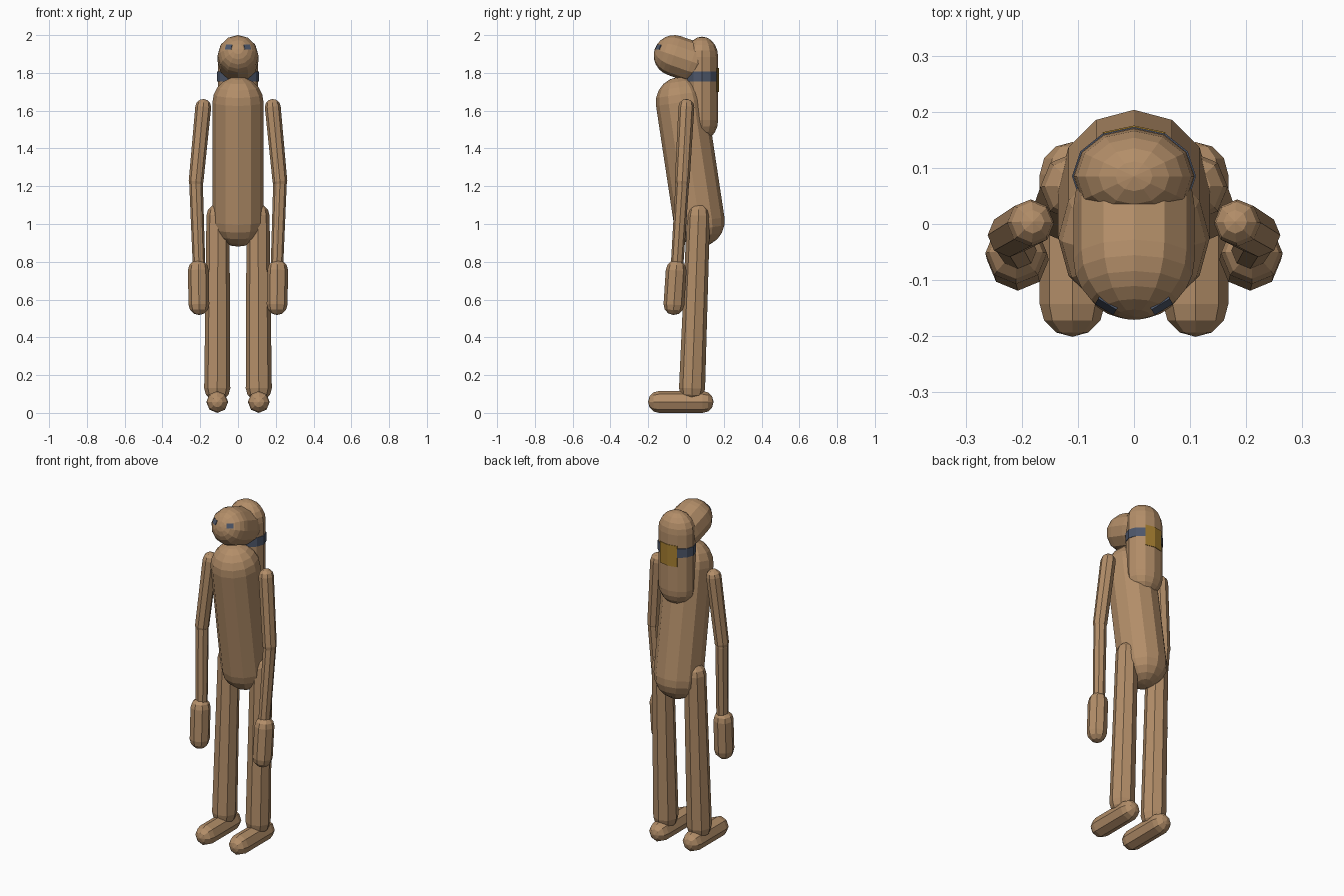
import bpy, bmesh, math
from mathutils import Vector, Matrix

if "Cube" in bpy.data.objects:
    bpy.data.objects.remove(bpy.data.objects["Cube"])


def material(name, rgb):
    m = bpy.data.materials.new(name)
    m.diffuse_color = (*rgb, 1)
    m.use_nodes = True
    m.node_tree.nodes["Principled BSDF"].inputs["Base Color"].default_value = m.diffuse_color
    return m


FUR = material("brown_fur", (0.45, 0.27, 0.14))
SLATE = material("slate_blue", (0.075, 0.095, 0.145))
GOLD = material("gold", (0.38, 0.21, 0.03))


def finish(name, bm, mat):
    bmesh.ops.recalc_face_normals(bm, faces=bm.faces[:])
    mesh = bpy.data.meshes.new(name)
    bm.to_mesh(mesh)
    bm.free()
    mesh.materials.append(mat)
    ob = bpy.data.objects.new(name, mesh)
    bpy.context.collection.objects.link(ob)
    return ob


def capsule(name, a, b, ra, rb, sides=8, rings=3, flat=1.0, mat=FUR):
    """Faceted capsule from centre a to centre b, optionally flattened across."""
    a, b = Vector(a), Vector(b)
    d = (b - a).normalized()
    u = Vector((1, 0, 0))
    u = (u - d * u.dot(d)).normalized()
    v = d.cross(u) * flat
    # profile: (centre, ring radius, offset along the axis)
    prof = []
    for i in range(1, rings + 1):
        t = math.pi / 2 * i / rings
        prof.append((a, ra * math.sin(t), -ra * math.cos(t)))
    for i in range(rings, 0, -1):
        t = math.pi / 2 * i / rings
        prof.append((b, rb * math.sin(t), rb * math.cos(t)))
    bm = bmesh.new()
    loops = []
    for c, r, h in prof:
        loops.append([bm.verts.new(c + d * h + (u * math.cos(k) + v * math.sin(k)) * r)
                      for k in (2 * math.pi * j / sides for j in range(sides))])
    for p, q in zip(loops, loops[1:]):
        for j in range(sides):
            n = (j + 1) % sides
            bm.faces.new((p[j], p[n], q[n], q[j]))
    for tip, loop in ((a - d * ra, loops[0]), (b + d * rb, loops[-1])):
        pole = bm.verts.new(tip)
        for j in range(sides):
            bm.faces.new((pole, loop[j], loop[(j + 1) % sides]))
    return finish(name, bm, mat)


def wrap(name, first, count, z0, z1, lift, mat):
    """Thin strip following the facets of the mane."""
    bm = bmesh.new()
    cols = []
    for j in range(first, first + count + 1):
        k = math.radians(30 * j)
        x = (MANE_RX + lift) * math.cos(k)
        y = MANE_Y + (MANE_RY + lift) * math.sin(k)
        cols.append([bm.verts.new((x, y, z)) for z in (z0, z1)])
    for p, q in zip(cols, cols[1:]):
        bm.faces.new((p[0], q[0], q[1], p[1]))
    bmesh.ops.remove_doubles(bm, verts=bm.verts[:], dist=1e-5)
    ob = finish(name, bm, mat)
    mod = ob.modifiers.new("thickness", "SOLIDIFY")
    mod.thickness = 0.003
    mod.offset = 0


MANE_RX, MANE_RY, MANE_Y = 0.107, 0.085, 0.085

# body, head and the long mane down the back
capsule("torso", (0, 0.07, 1.015), (0, -0.025, 1.645), 0.135, 0.135, 12, 5)
capsule("head", (0, 0.03, 1.86), (0, -0.063, 1.892), 0.108, 0.108, 12, 6)
capsule("mane", (0, MANE_Y, 1.55), (0, MANE_Y, 1.885), MANE_RX, MANE_RX, 12, 5,
        flat=MANE_RY / MANE_RX)

# band round the mane with a clasp at the back
wrap("band", 0, 12, 1.755, 1.808, 0.002, SLATE)
wrap("clasp", 2, 2, 1.70, 1.825, 0.004, GOLD)

# paired parts
for s, side in ((-1, "left"), (1, "right")):
    # arm
    capsule(side + "_upper_arm", (s * 0.222, -0.02, 1.225), (s * 0.184, 0.002, 1.62), 0.039, 0.042)
    capsule(side + "_forearm", (s * 0.206, -0.048, 0.77), (s * 0.222, -0.02, 1.21), 0.033, 0.036)
    capsule(side + "_hand", (s * 0.207, -0.064, 0.573), (s * 0.210, -0.052, 0.755), 0.055, 0.055)
    # leg
    capsule(side + "_leg", (s * 0.11, 0.032, 0.13), (s * 0.106, 0.066, 1.045), 0.069, 0.061)
    capsule(side + "_foot", (s * 0.11, -0.143, 0.058), (s * 0.11, 0.088, 0.058), 0.058, 0.058)
    # eye plate lying on the face
    n = Vector((s * 0.05, -0.084, 0.045)).normalized()
    bm = bmesh.new()
    bmesh.ops.create_cube(bm, size=1, matrix=Matrix.Translation(Vector((0, -0.063, 1.892)) + n * 0.104)
                          @ n.to_track_quat('Z', 'Y').to_matrix().to_4x4()
                          @ Matrix.Diagonal((0.038, 0.027, 0.009, 1)))
    finish(side + "_eye", bm, SLATE)
